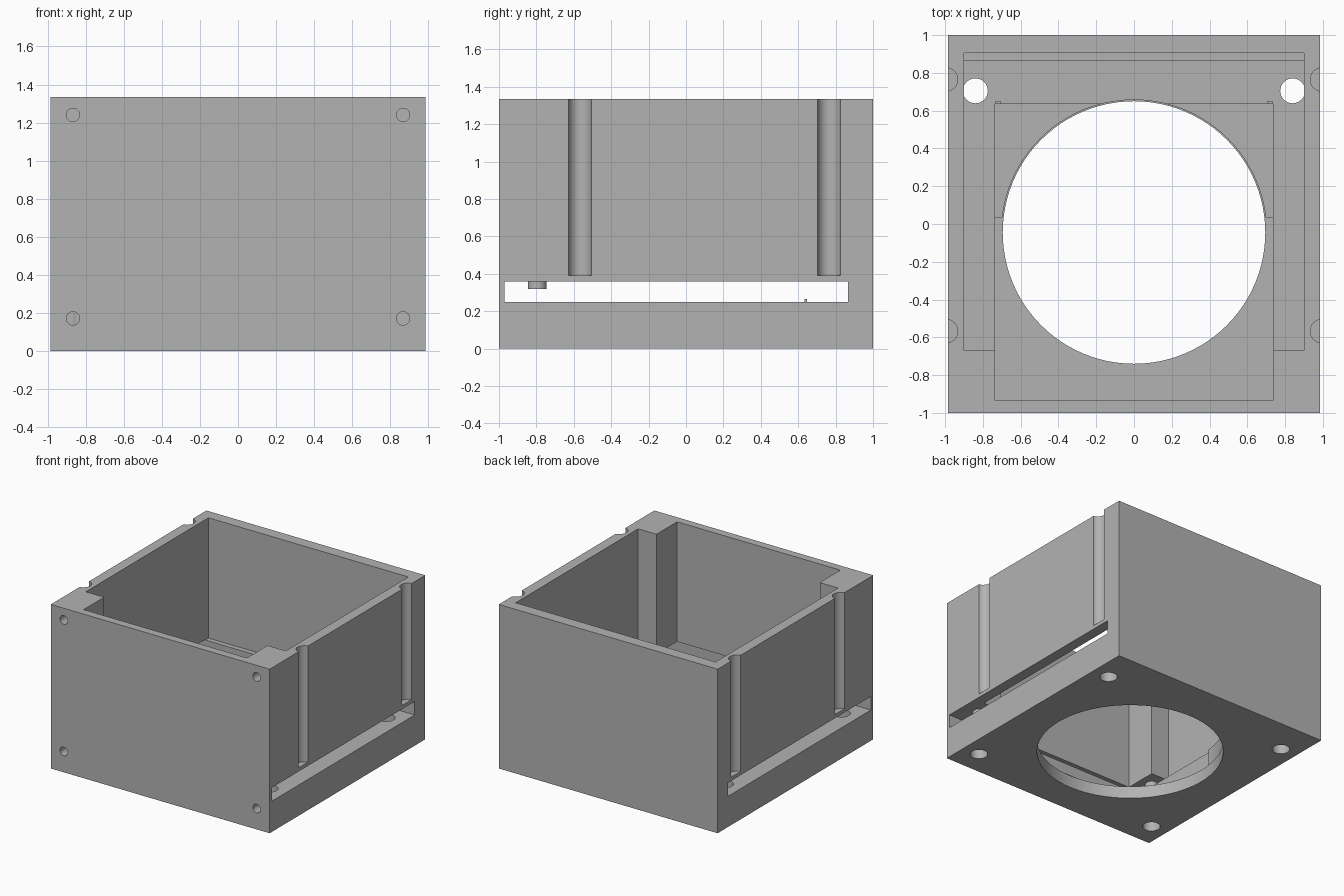
import bpy
from math import radians, pi

if "Cube" in bpy.data.objects:
    bpy.data.objects.remove(bpy.data.objects["Cube"], do_unlink=True)

grey = bpy.data.materials.new("plain grey")
grey.use_nodes = True
colour = (0.45, 0.45, 0.45, 1)
grey.diffuse_color = colour
grey.node_tree.nodes["Principled BSDF"].inputs["Base Color"].default_value = colour


def box(name, low, high):
    """Box between two opposite corners."""
    bpy.ops.mesh.primitive_cube_add(size=1)
    ob = bpy.context.object
    ob.name = name
    ob.location = [(a + b) / 2 for a, b in zip(low, high)]
    ob.scale = [b - a for a, b in zip(low, high)]
    bpy.ops.object.transform_apply(location=True, rotation=True, scale=True)
    ob.data.materials.append(grey)
    return ob


def rod(name, x, y, z, radius, length, sides=32, along_y=False):
    """Cylinder starting at a point and running along +z or +y."""
    bpy.ops.mesh.primitive_cylinder_add(vertices=sides, radius=radius, depth=length)
    ob = bpy.context.object
    ob.name = name
    if along_y:
        ob.rotation_euler.x = pi / 2
        ob.location = (x, y + length / 2, z)
    else:
        ob.location = (x, y, z + length / 2)
    bpy.ops.object.transform_apply(location=True, rotation=True, scale=True)
    ob.data.materials.append(grey)
    return ob


WIDE, TOP = 0.985, 1.335
SLOT_LOW, SLOT_HIGH = 0.25, 0.36
housing = box("housing", (-WIDE, -1, 0), (WIDE, 1, TOP))

cutters = [
    # slot running right through both sides
    box("slot_cut", (-1.2, -0.97, SLOT_LOW), (1.2, 0.865, SLOT_HIGH)),
    # upper chamber, narrower between the front corner blocks
    box("chamber_cut", (-0.9, -0.67, 0.356), (0.9, 0.905, 1.5)),
    box("chamber_front_cut", (-0.735, -0.935, 0.33), (0.735, -0.5, 1.5)),
    # stepped floor recess
    box("shallow_recess_cut", (-0.735, -0.1, 0.24), (0.735, 0.635, 0.3)),
    box("deep_recess_cut", (-0.735, -0.935, 0.1), (0.735, 0.035, 0.31)),
    # round opening with a small shoulder
    rod("shoulder_cut", 0, -0.045, 0.1, 0.702, 0.22, 96),
    rod("opening_cut", 0, -0.045, -0.1, 0.695, 0.43, 96),
]
for side in (-1, 1):
    # vertical screw holes through the base
    for y in (-0.8, 0.705):
        cutters.append(rod("base_hole_cut", side * 0.84, y, -0.1, 0.066, 0.4))
    # blind holes in the front
    for z in (0.17, 1.24):
        cutters.append(rod("front_hole_cut", side * 0.868, -1.1, z, 0.035, 0.36, 24, True))
    # half-round grooves in the sides
    for y in (-0.567, 0.765):
        cutters.append(rod("groove_cut", side * 0.995, y, 0.39, 0.062, 1.2))

for cutter in cutters:
    cutter.hide_render = True
    mod = housing.modifiers.new(cutter.name, "BOOLEAN")
    mod.operation = "DIFFERENCE"
    mod.solver = "EXACT"
    mod.object = cutter

# bake the cuts and drop the cutters
graph = bpy.context.evaluated_depsgraph_get()
baked = bpy.data.meshes.new_from_object(housing.evaluated_get(graph))
housing.modifiers.clear()
housing.data = baked
for cutter in cutters:
    bpy.data.objects.remove(cutter, do_unlink=True)

# locating pegs under the front corner blocks
pegs = [rod(name, x, -0.795, 0.32, 0.05, 0.045)
        for name, x in (("left_peg", 0.84), ("right_peg", -0.84))]

# tiny stop on the slot floor
for side, name in ((1, "left_stop"), (-1, "right_stop")):
    box(name, (side * 0.72 - 0.015, 0.634, 0.235), (side * 0.72 + 0.015, 0.648, 0.265))

bpy.ops.object.select_all(action="DESELECT")
for ob in [housing] + pegs:
    ob.select_set(True)
bpy.context.view_layer.objects.active = housing
bpy.ops.object.shade_smooth_by_angle(angle=radians(30))
